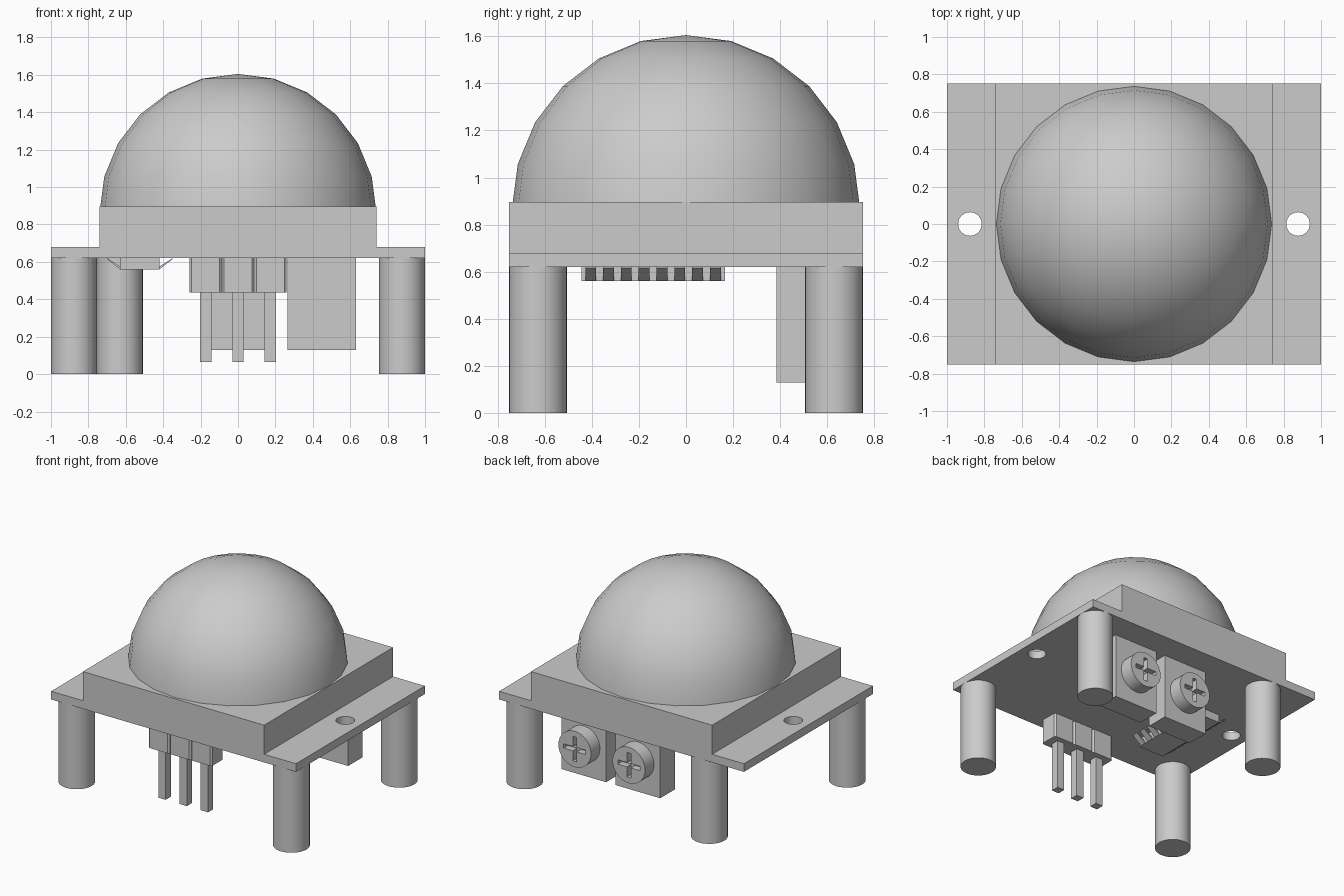
import bpy, bmesh, math
from mathutils import Matrix

if "Cube" in bpy.data.objects:
    bpy.data.objects.remove(bpy.data.objects["Cube"], do_unlink=True)

grey = bpy.data.materials.new("plain grey")
grey.use_nodes = True
grey.diffuse_color = (0.6, 0.6, 0.6, 1)
grey.node_tree.nodes["Principled BSDF"].inputs["Base Color"].default_value = (0.6, 0.6, 0.6, 1)


def finish(name, bm, smooth=False):
    bmesh.ops.recalc_face_normals(bm, faces=bm.faces)
    mesh = bpy.data.meshes.new(name)
    bm.to_mesh(mesh)
    bm.free()
    mesh.materials.append(grey)
    obj = bpy.data.objects.new(name, mesh)
    bpy.context.collection.objects.link(obj)
    if smooth:
        bpy.ops.object.select_all(action="DESELECT")
        obj.select_set(True)
        bpy.context.view_layer.objects.active = obj
        bpy.ops.object.shade_smooth_by_angle(angle=math.radians(35))
    return obj


def box(name, x, y, z, chamfer=0):
    bm = bmesh.new()
    bmesh.ops.create_cube(bm, size=1)
    for v in bm.verts:
        for i, (lo, hi) in enumerate((x, y, z)):
            v.co[i] = lo if v.co[i] < 0 else hi
    if chamfer:
        upright = [e for e in bm.edges if abs(e.verts[0].co.z - e.verts[1].co.z) > 0.01]
        bmesh.ops.bevel(bm, geom=upright, offset=chamfer, segments=1, affect="EDGES")
    return finish(name, bm)


def cylinder(name, centre, radius, depth, axis="Z"):
    bm = bmesh.new()
    turn = Matrix.Rotation(math.pi / 2, 4, "X") if axis == "Y" else Matrix()
    bmesh.ops.create_cone(bm, cap_ends=True, segments=32, radius1=radius, radius2=radius,
                          depth=depth, matrix=Matrix.Translation(centre) @ turn)
    return finish(name, bm, True)


def prism(name, outline, y0, y1):
    # extrude an x-z outline along y
    bm = bmesh.new()
    face = bm.faces.new([bm.verts.new((x, y0, z)) for x, z in outline])
    out = bmesh.ops.extrude_face_region(bm, geom=[face])["geom"]
    moved = [v for v in out if isinstance(v, bmesh.types.BMVert)]
    bmesh.ops.translate(bm, verts=moved, vec=(0, y1 - y0, 0))
    return finish(name, bm)


def cut(obj, cutter):
    mod = obj.modifiers.new("cut", "BOOLEAN")
    mod.operation = "DIFFERENCE"
    mod.solver = "EXACT"
    mod.object = cutter
    bpy.context.view_layer.objects.active = obj
    bpy.ops.object.modifier_apply(modifier=mod.name)
    bpy.data.objects.remove(cutter, do_unlink=True)


# Circuit board with the raised lens base, and two mounting holes
UNDER, DECK, TOP, DEPTH = 0.62, 0.68, 0.895, 0.752
half = [(1, UNDER), (1, DECK), (0.74, DECK), (0.74, TOP)]
board = prism("board_and_lens_base", half + [(-x, z) for x, z in reversed(half)], -DEPTH, DEPTH)
for side in (-1, 1):
    cut(board, cylinder("hole_cutter", (side * 0.877, 0, 0.65), 0.063, 0.3))

# Domed lens
bm = bmesh.new()
bmesh.ops.create_uvsphere(bm, u_segments=24, v_segments=12, radius=0.74)
bmesh.ops.translate(bm, verts=bm.verts, vec=(0, 0, 0.865))
bmesh.ops.bisect_plane(bm, geom=bm.verts[:] + bm.edges[:] + bm.faces[:],
                       plane_co=(0, 0, TOP), plane_no=(0, 0, 1), clear_inner=True)
bmesh.ops.holes_fill(bm, edges=[e for e in bm.edges if e.is_boundary], sides=0)
finish("dome_lens", bm, True)

# Legs, the back right one set inwards
legs = {"front_right_leg": (-0.877, -0.629), "front_left_leg": (0.877, -0.629),
        "back_left_leg": (0.877, 0.629), "back_right_leg": (-0.632, 0.629)}
for name, (x, y) in legs.items():
    cylinder(name, (x, y, UNDER / 2), 0.123, UNDER)

# Three-pin header
for i, x in enumerate((-0.173, 0, 0.173)):
    box(f"header_block_{i + 1}", (x - 0.0865, x + 0.0865), (-0.68, -0.54), (0.435, UNDER), 0.012)
    box(f"header_pin_{i + 1}", (x - 0.03, x + 0.03), (-0.64, -0.58), (0.065, 0.45))

# Two adjusters with cross-slotted screws on the back
for name, x in (("right", 0.005), ("left", 0.447)):
    box(f"{name}_adjuster_body", (x - 0.183, x + 0.183), (0.385, 0.555), (0.13, UNDER))
    z = 0.365
    screw = cylinder(f"{name}_adjuster_screw", (x, 0.605, z), 0.133, 0.11, "Y")
    for w, h in ((0.09, 0.016), (0.016, 0.09)):
        cut(screw, box("slot_cutter", (x - w, x + w), (0.61, 0.7), (z - h, z + h)))

# Chip under the board with two rows of sloping leads
box("chip_body", (-0.63, -0.42), (-0.445, 0.165), (0.56, UNDER))
for side, edge in (("right", -0.63), ("left", -0.42)):
    out = -1 if side == "right" else 1
    for i in range(8):
        y = -0.405 + i * 0.0757
        prism(f"chip_{side}_lead_{i + 1}",
              [(edge, 0.56), (edge + out * 0.07, 0.615), (edge + out * 0.07, UNDER), (edge, 0.575)],
              y - 0.023, y + 0.023)
